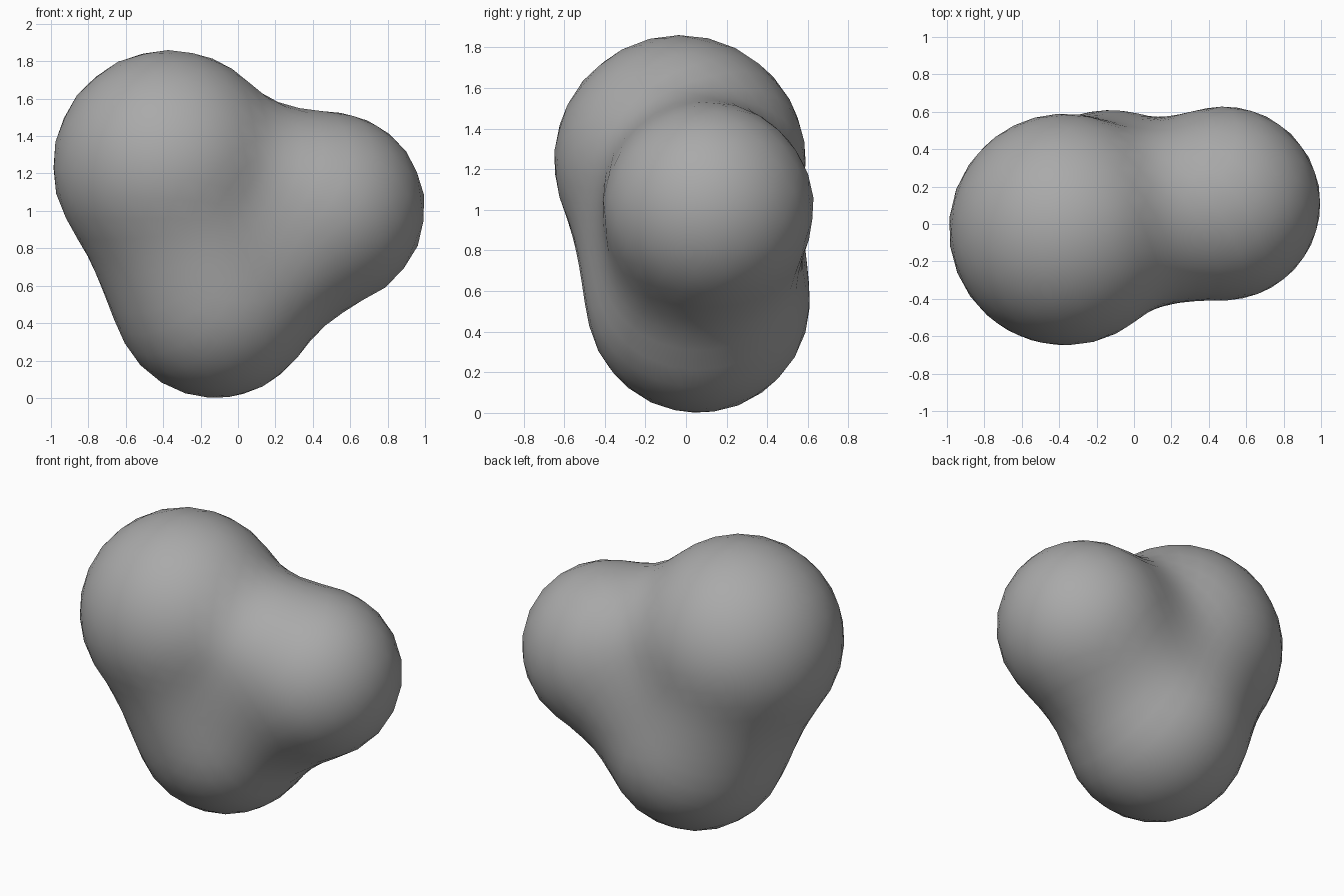
import bpy
import bmesh
from mathutils import Vector

cube = bpy.data.objects.get("Cube")
if cube:
    bpy.data.objects.remove(cube, do_unlink=True)

# Three lobes: centre and radius
LOBES = [
    (Vector((-0.37, -0.03, 1.24)), 0.62),
    (Vector((0.48, 0.11, 1.01)), 0.52),
    (Vector((-0.12, 0.06, 0.55)), 0.55),
]
REACH = 0.62                       # visible radius / radius of influence
LEVEL = (1 - REACH ** 2) ** 3
CORE = Vector((-0.05, 0.04, 0.95))


def field(p):
    """Summed falloff of all lobes, zero on the blended surface."""
    total = 0
    for centre, radius in LOBES:
        q = (p - centre).length_squared * (REACH / radius) ** 2
        total += max(0, 1 - q) ** 3
    return total - LEVEL


def surface_point(direction):
    """Walk inward to the skin, then bisect."""
    outer = 1.6
    while outer > 0.1 and field(CORE + direction * outer) < 0:
        outer -= 0.02
    inner, outer = outer, outer + 0.02
    for _ in range(16):
        mid = (inner + outer) / 2
        if field(CORE + direction * mid) > 0:
            inner = mid
        else:
            outer = mid
    return CORE + direction * inner


# Blended body, pushed out from a sphere to the skin of the lobes
bm = bmesh.new()
bmesh.ops.create_icosphere(bm, subdivisions=4, radius=1)
for v in bm.verts:
    v.co = surface_point(v.co.normalized())
# Even out the facets, then settle back onto the skin
for _ in range(4):
    bmesh.ops.smooth_vert(bm, verts=bm.verts, factor=0.5,
                          use_axis_x=True, use_axis_y=True, use_axis_z=True)
    for v in bm.verts:
        v.co = surface_point((v.co - CORE).normalized())
bmesh.ops.recalc_face_normals(bm, faces=bm.faces)
for f in bm.faces:
    f.smooth = True

mesh = bpy.data.meshes.new("blended_body")
bm.to_mesh(mesh)
bm.free()
body = bpy.data.objects.new("blended_body", mesh)
bpy.context.collection.objects.link(body)

# Plain grey
grey = bpy.data.materials.new("plain_grey")
grey.use_nodes = True
colour = (0.4, 0.4, 0.4, 1)
grey.diffuse_color = colour
grey.node_tree.nodes["Principled BSDF"].inputs["Base Color"].default_value = colour
mesh.materials.append(grey)
